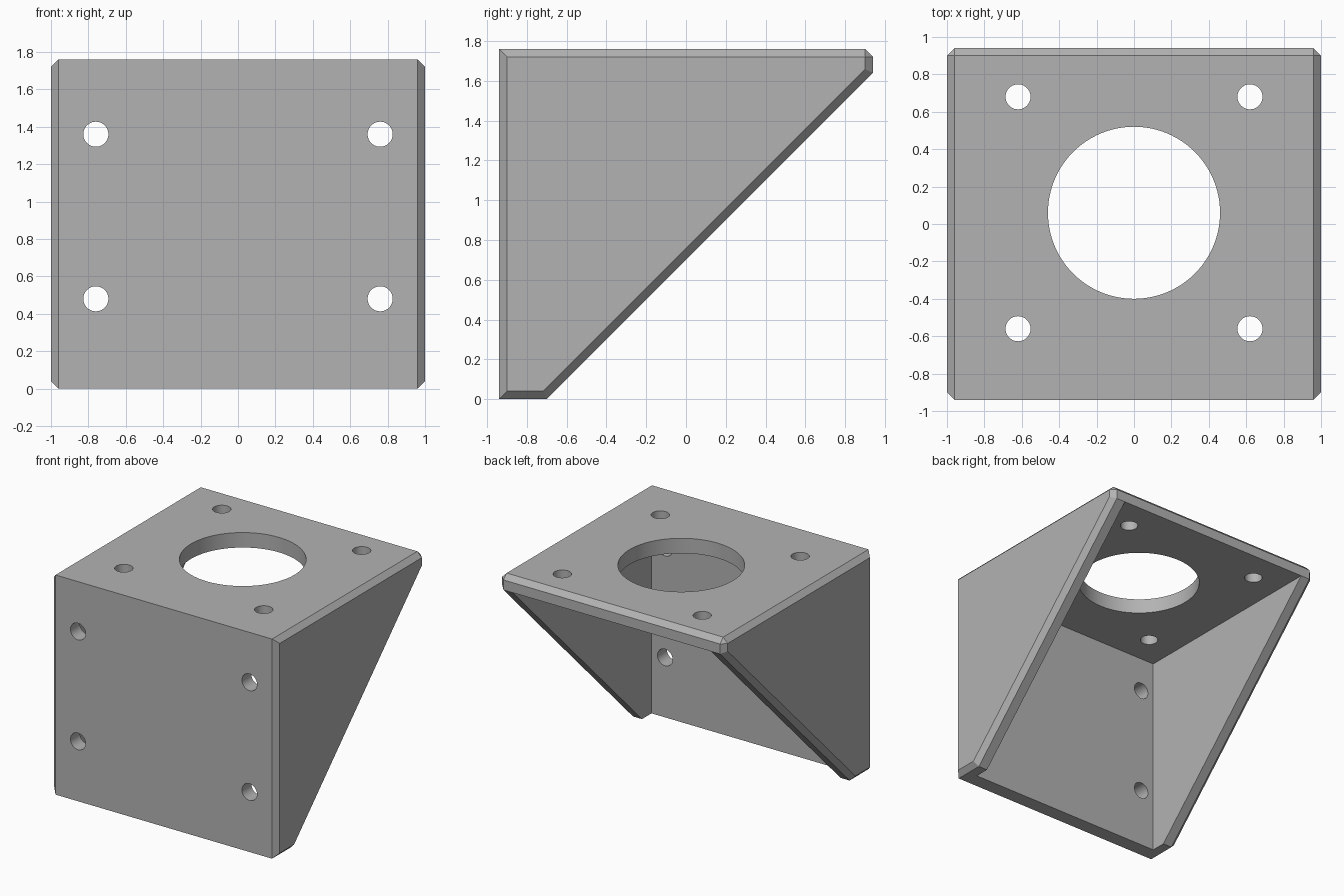
import bpy
import bmesh
from math import radians
from mathutils import Matrix, Vector

if "Cube" in bpy.data.objects:
    bpy.data.objects.remove(bpy.data.objects["Cube"], do_unlink=True)

WALL = 0.12      # plate thickness
FRONT, BACK, TOP = -0.94, 0.94, 1.76
CH = 0.04        # chamfer size

grey = bpy.data.materials.new("plain_grey")
grey.use_nodes = True
colour = (0.45, 0.45, 0.45, 1)
grey.diffuse_color = colour
grey.node_tree.nodes["Principled BSDF"].inputs["Base Color"].default_value = colour


def finish(name, bm):
    bmesh.ops.recalc_face_normals(bm, faces=bm.faces)
    mesh = bpy.data.meshes.new(name)
    bm.to_mesh(mesh)
    bm.free()
    mesh.materials.append(grey)
    obj = bpy.data.objects.new(name, mesh)
    bpy.context.collection.objects.link(obj)
    return obj


def hull(name, points):
    bm = bmesh.new()
    for p in points:
        bm.verts.new(p)
    bmesh.ops.convex_hull(bm, input=bm.verts)
    bmesh.ops.dissolve_limit(bm, angle_limit=radians(1), verts=bm.verts, edges=bm.edges)
    return finish(name, bm)


def drill(name, centre, radius, axis, segments):
    bm = bmesh.new()
    turn = Vector((0, 0, 1)).rotation_difference(Vector(axis)).to_matrix().to_4x4()
    bmesh.ops.create_cone(bm, cap_ends=True, segments=segments, radius1=radius,
                          radius2=radius, depth=0.4,
                          matrix=Matrix.Translation(centre) @ turn)
    return finish(name, bm)


def cut(target, cutter):
    cutter.hide_render = True
    mod = target.modifiers.new("cut", 'BOOLEAN')
    mod.operation = 'DIFFERENCE'
    mod.solver = 'EXACT'
    mod.object = cutter
    bpy.ops.object.modifier_apply(modifier=mod.name)
    bpy.data.objects.remove(cutter, do_unlink=True)


# Wedge-shaped body: full side profile, with a smaller one on the outer faces
rim = [(FRONT, 0), (-0.70, 0), (BACK, 1.64), (BACK, TOP - CH), (BACK - CH, TOP), (FRONT, TOP)]
face = [(FRONT + CH, CH), (-0.717, CH), (BACK - CH, 1.657),
        (BACK - CH, TOP - CH), (FRONT + CH, TOP - CH)]
points = [(s * x, y, z) for s in (-1, 1)
          for x, outline in ((1 - CH, rim), (1, face)) for y, z in outline]
bracket = hull("corner_bracket", points)
bpy.context.view_layer.objects.active = bracket
bracket.select_set(True)

# Hollow between the gussets, open at the back and bottom
inner = 1 - WALL
cut(bracket, hull("hollow_cutter", [(x, y, z) for x in (-inner, inner)
                                    for y in (FRONT + WALL, 2) for z in (-1, TOP - WALL)]))

# Round opening and screw holes in the top plate
cut(bracket, drill("opening_cutter", (0, 0.06, TOP), 0.46, (0, 0, 1), 96))
for x in (-0.62, 0.62):
    for y in (-0.56, 0.68):
        cut(bracket, drill("top_hole_cutter", (x, y, TOP), 0.067, (0, 0, 1), 40))

# Screw holes in the front plate
for x in (-0.76, 0.76):
    for z in (0.48, 1.36):
        cut(bracket, drill("front_hole_cutter", (x, FRONT, z), 0.067, (0, 1, 0), 40))

bpy.ops.object.shade_smooth_by_angle(angle=radians(25))
